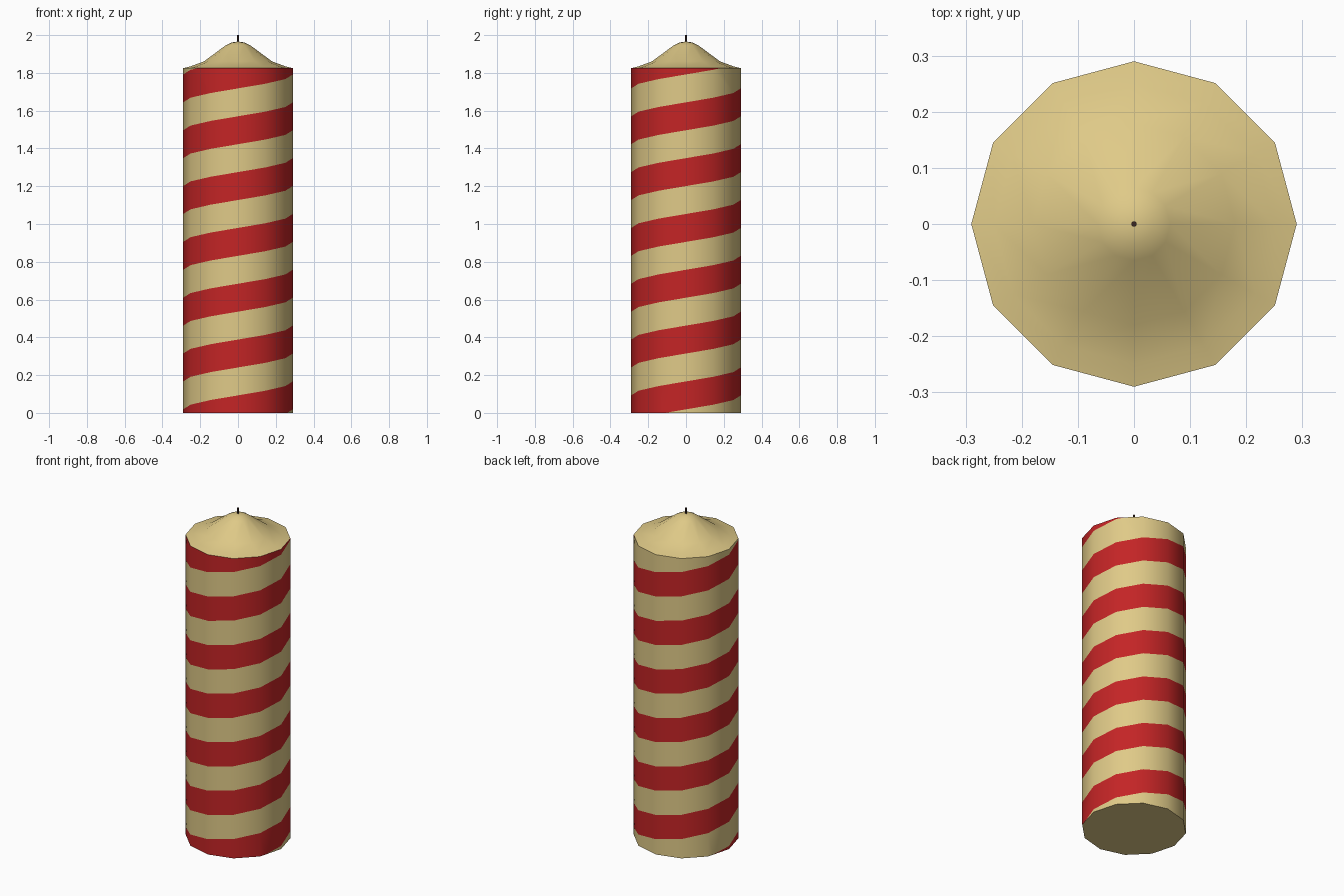
import bpy, bmesh, math
from mathutils import Vector

if "Cube" in bpy.data.objects:
    bpy.data.objects.remove(bpy.data.objects["Cube"])

SIDES, R, H = 12, 0.29, 1.825
PITCH, START = 0.2955, math.radians(-23)   # stripe rise per turn, angle where lower edge meets the base


def material(name, rgb):
    m = bpy.data.materials.new(name)
    m.diffuse_color = (*rgb, 1)
    m.use_nodes = True
    m.node_tree.nodes["Principled BSDF"].inputs["Base Color"].default_value = m.diffuse_color
    return m


cream = material("cream wax", (0.74, 0.59, 0.245))
red = material("red wax", (0.55, 0.018, 0.019))
dark = material("dark wick", (0.045, 0.02, 0.015))


def finish(name, bm, mats, angle=40):
    me = bpy.data.meshes.new(name)
    bm.to_mesh(me)
    bm.free()
    ob = bpy.data.objects.new(name, me)
    bpy.context.collection.objects.link(ob)
    for m in mats:
        me.materials.append(m)
    bpy.ops.object.select_all(action='DESELECT')
    ob.select_set(True)
    bpy.context.view_layer.objects.active = ob
    bpy.ops.object.shade_smooth_by_angle(angle=math.radians(angle))
    return ob


def lathe(profile, sides):
    """Revolve (radius, height) points from the rim in to the axis."""
    bm = bmesh.new()
    prev = None
    for r, z in profile:
        if r == 0:
            tip = bm.verts.new((0, 0, z))
            ring = [tip] * sides
        else:
            ring = [bm.verts.new((r * math.cos(math.tau * i / sides),
                                  r * math.sin(math.tau * i / sides), z)) for i in range(sides)]
        if prev:
            for i in range(sides):
                j = (i + 1) % sides
                quad = [prev[i], prev[j], ring[j], ring[i]]
                bm.faces.new(list(dict.fromkeys(quad)))
        prev = ring
    return bm


# Candle body: twelve-sided column with the spiral stripe cut into each side
bm = lathe([(R, 0), (R, H)], SIDES)
bm.faces.new([v for v in reversed(bm.verts[:]) if v.co.z < 0.01])
bm.normal_update()
step = math.tau / SIDES


def edge_height(angle):
    return PITCH * (angle - START) / math.tau


for i in range(SIDES):
    a0, a1 = i * step, (i + 1) * step
    mid = (a0 + a1) / 2
    out = Vector((math.cos(mid), math.sin(mid), 0))
    p0 = Vector((R * math.cos(a0), R * math.sin(a0), edge_height(a0)))
    p1 = Vector((R * math.cos(a1), R * math.sin(a1), edge_height(a1)))
    for k in range(-4, 14):
        bm.normal_update()
        faces = [f for f in bm.faces if f.normal.dot(out) > 0.99]
        geom = list({e for f in faces for e in f.edges} | {v for f in faces for v in f.verts}) + faces
        bmesh.ops.bisect_plane(bm, geom=geom, dist=1e-5,
                               plane_co=p0 + Vector((0, 0, k * PITCH / 2)),
                               plane_no=out.cross(p1 - p0).normalized())
    bm.normal_update()
    # Alternate red and cream by height above the spiral
    for f in bm.faces:
        if f.normal.dot(out) > 0.99:
            c = f.calc_center_median()
            span = p1 - p0
            span.z = 0
            t = (c - p0).dot(span) / span.length_squared
            turn = (c.z - edge_height(a0 + t * step)) / PITCH
            f.material_index = 1 if turn % 1 < 0.5 else 0
finish("candle_body", bm, [cream, red])

# Sloping wax top with a rounded tip
finish("wax_top", lathe([(R, H), (0.25, 1.835), (0.18, 1.861), (0.065, 1.946),
                         (0.035, 1.961), (0, 1.966)], SIDES), [cream])

# Wick
finish("wick", lathe([(0.005, 1.95), (0.005, 2.0), (0, 2.0)], 8), [dark], 60)
